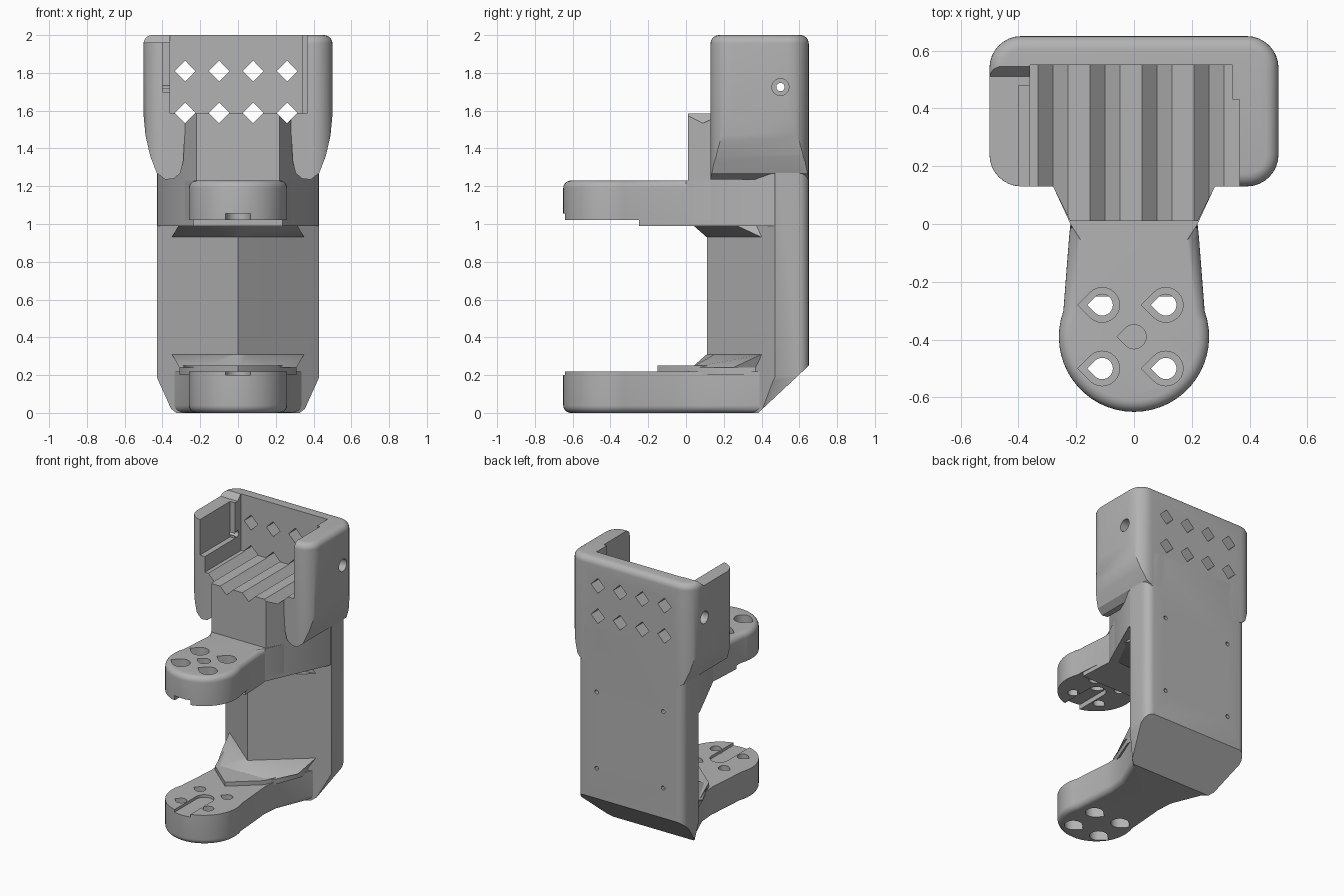
import bpy, bmesh
from math import sin, cos, radians

cube = bpy.data.objects.get("Cube")
if cube:
    bpy.data.objects.remove(cube, do_unlink=True)

grey = bpy.data.materials.new("plain grey")
grey.use_nodes = True
COLOUR = (0.45, 0.45, 0.45, 1)
grey.diffuse_color = COLOUR
grey.node_tree.nodes["Principled BSDF"].inputs["Base Color"].default_value = COLOUR


def loft(name, lower, upper, a, b, axis="z"):
    """Solid between two matching outlines lying at a and b along an axis."""
    place = {"z": lambda u, v, w: (u, v, w),
             "y": lambda u, v, w: (u, w, v),
             "x": lambda u, v, w: (w, u, v)}[axis]
    bm = bmesh.new()
    lo = [bm.verts.new(place(u, v, a)) for u, v in lower]
    hi = [bm.verts.new(place(u, v, b)) for u, v in upper]
    bm.faces.new(lo)
    bm.faces.new(hi)
    n = len(lo)
    for i in range(n):
        j = (i + 1) % n
        bm.faces.new((lo[i], lo[j], hi[j], hi[i]))
    bmesh.ops.recalc_face_normals(bm, faces=bm.faces)
    mesh = bpy.data.meshes.new(name)
    bm.to_mesh(mesh)
    bm.free()
    ob = bpy.data.objects.new(name, mesh)
    bpy.context.collection.objects.link(ob)
    mesh.materials.append(grey)
    return ob


def prism(name, pts, a, b, axis="z"):
    return loft(name, pts, pts, a, b, axis)


def rect(u0, v0, u1, v1):
    return [(u0, v0), (u1, v0), (u1, v1), (u0, v1)]


def mirrored(half):
    return half + [(-x, y) for x, y in reversed(half) if abs(x) > 1e-6]


def arc(cx, cy, r, start, end, steps):
    angles = [radians(start + (end - start) * i / steps) for i in range(steps + 1)]
    return [(cx + r * cos(t), cy + r * sin(t)) for t in angles]


def teardrop(cx, cy, r):
    return arc(cx, cy, r, -135, 135, 18) + [(cx - r * 1.414, cy)]


def diamond(cx, cz, r=0.055):
    return [(cx - r, cz), (cx, cz - r), (cx + r, cz), (cx, cz + r)]


def round_edges(ob, test, size, segments=6):
    bm = bmesh.new()
    bm.from_mesh(ob.data)
    edges = [e for e in bm.edges if test(e.verts[0].co, e.verts[1].co)]
    bmesh.ops.bevel(bm, geom=edges, offset=size, segments=segments,
                    profile=0.5, affect="EDGES", clamp_overlap=True)
    bm.to_mesh(ob.data)
    bm.free()


def combine(ob, tool, operation="DIFFERENCE"):
    mod = ob.modifiers.new("combine", "BOOLEAN")
    mod.operation, mod.solver, mod.object = operation, "EXACT", tool
    bpy.context.view_layer.objects.active = ob
    bpy.ops.object.modifier_apply(modifier=mod.name)


def drop(tool):
    bpy.data.objects.remove(tool, do_unlink=True)


def cut(ob, *args):
    tool = prism("cutter", *args)
    combine(ob, tool)
    drop(tool)


def keep(ob, *args):
    tool = prism("limit", *args)
    combine(ob, tool, "INTERSECT")
    drop(tool)


def upright(a, b):
    return abs(a.z - b.z) > 0.1


# Spine: ridged front, rounded back edges, sloped and tapered foot
spine = prism("spine", mirrored([(0, 0.11), (0.42, 0.46), (0.43, 0.47), (0.43, 0.65)]), 0, 1.5)
round_edges(spine, lambda a, b: upright(a, b) and a.y > 0.6, 0.06)
keep(spine, [(-0.7, -0.1), (0.38, -0.002), (0.65, 0.25), (0.7, 0.3), (0.7, 1.6), (-0.7, 1.6)], -1, 1, "x")
keep(spine, mirrored([(0.34, -0.01), (0.435, 0.2), (0.435, 1.6)]), -1, 1, "y")
for x in (-0.27, 0.27):
    for z in (0.47, 1.03):
        cut(spine, arc(x, z, 0.015, 0, 330, 11), 0.58, 0.8, "y")

# Arms: round pads on narrow necks
pad = arc(0, -0.39, 0.26, -90, 20, 16) + [(0.225, -0.05), (0.22, 0)]
upper_arm = prism("upper_arm", mirrored(pad + [(0.28, 0.13), (0.29, 0.2)]), 1.02, 1.23)
round_edges(upper_arm, lambda a, b: min(a.z, b.z) > 1.2 and min(a.y, b.y) < 0, 0.04)
lower_arm = prism("lower_arm", mirrored(pad + [(0.23, 0.13), (0.34, 0.4), (0.42, 0.57)]), 0, 0.22)
round_edges(lower_arm, lambda a, b: max(a.z, b.z) < 0.01 and min(a.y, b.y) < 0.5, 0.04)
keep(lower_arm, [(-0.8, -0.1), (0.27, -0.1), (0.38, 0), (0.65, 0.25), (0.65, 0.4), (-0.8, 0.4)], -1, 1, "x")

# Bolt holes with outer recesses, and the inner slots
for arm, z0, z1 in ((upper_arm, 1.13, 1.3), (lower_arm, -0.1, 0.1)):
    for x in (-0.11, 0.11):
        for y in (-0.5, -0.28):
            cut(arm, teardrop(x, y, 0.037), -0.2, 1.4)
            cut(arm, teardrop(x, y, 0.06), z0, z1)
slot = arc(0, -0.39, 0.065, 0, 180, 12) + [(-0.065, -0.8), (0.065, -0.8)]
cut(upper_arm, slot, 0.9, 1.055)
cut(lower_arm, slot, 0.2, 0.4)
cut(upper_arm, teardrop(0, -0.39, 0.042), 0.9, 1.4)

# Stepped and ramped collars where the arms meet the ridge
prism("lower_step", mirrored([(0, -0.15), (0.2, 0.02), (0.31, 0.3), (0.31, 0.5)]), 0.2, 0.25)
prism("upper_step", mirrored([(0.235, -0.25), (0.225, -0.05), (0.22, 0), (0.28, 0.13), (0.35, 0.3)]), 0.99, 1.03)
wide = mirrored([(0, 0.03), (0.2, 0.03), (0.31, 0.25), (0.31, 0.5)])
tight = mirrored([(0, 0.11), (0.05, 0.15), (0.35, 0.4), (0.35, 0.5)])
loft("lower_ramp", wide, tight, 0.24, 0.31)
loft("upper_ramp", tight, wide, 0.93, 1.0)

# Neck block that carries the cradle floor
flare = mirrored([(0.22, 0.01), (0.28, 0.13), (0.425, 0.45), (0.425, 0.58)])
neck_block = prism("neck_block", flare, 0.99, 1.585)

# Cradle: rounded box trimmed to two hanging lobes
cradle = prism("cradle", rect(-0.5, 0.13, 0.5, 0.65), 1.2, 2)
round_edges(cradle, upright, 0.11, 8)
round_edges(cradle, lambda a, b: min(a.z, b.z) > 1.99, 0.045)
lobes = [(0.28, 1.5), (0.29, 1.33), (0.305, 1.27), (0.34, 1.24), (0.385, 1.235),
         (0.43, 1.27), (0.465, 1.36), (0.49, 1.47), (0.502, 1.6), (0.51, 2.1)]
keep(cradle, mirrored(lobes), -1, 1, "y")
cut(cradle, [(-0.36, 0), (0.365, 0), (0.365, 0.43), (0.34, 0.43), (0.34, 0.55), (-0.36, 0.55)], 1.585, 2.2)
cut(cradle, [(0, 1.96), (0.51, 1.96), (0.55, 2.005), (0.55, 2.2), (0, 2.2)], -0.7, -0.355, "x")
cut(cradle, rect(-0.4, 0, -0.3, 0.48), 1.7, 2.2)

# Side screw holes with outer recesses
cut(cradle, arc(0.5, 1.725, 0.022, 0, 345, 23), -0.8, 0.8, "x")
for a, b in ((-0.8, -0.44), (0.44, 0.8)):
    cut(cradle, arc(0.5, 1.725, 0.045, 0, 345, 23), a, b, "x")

# Diamond vents; the lower row also grooves the floor
for i in range(4):
    x = -0.28 + 0.18 * i
    cut(cradle, diamond(x, 1.81), 0.4, 0.8, "y")
    for part in (cradle, neck_block):
        cut(part, diamond(x, 1.588), -0.2, 0.8, "y")

# Smooth the rounded edges and keep the hard ones
bpy.ops.object.select_all(action="DESELECT")
parts = [o for o in bpy.context.scene.objects if o.type == "MESH" and grey.name in o.data.materials]
for ob in parts:
    ob.select_set(True)
bpy.context.view_layer.objects.active = spine
bpy.ops.object.shade_smooth_by_angle(angle=radians(30))
